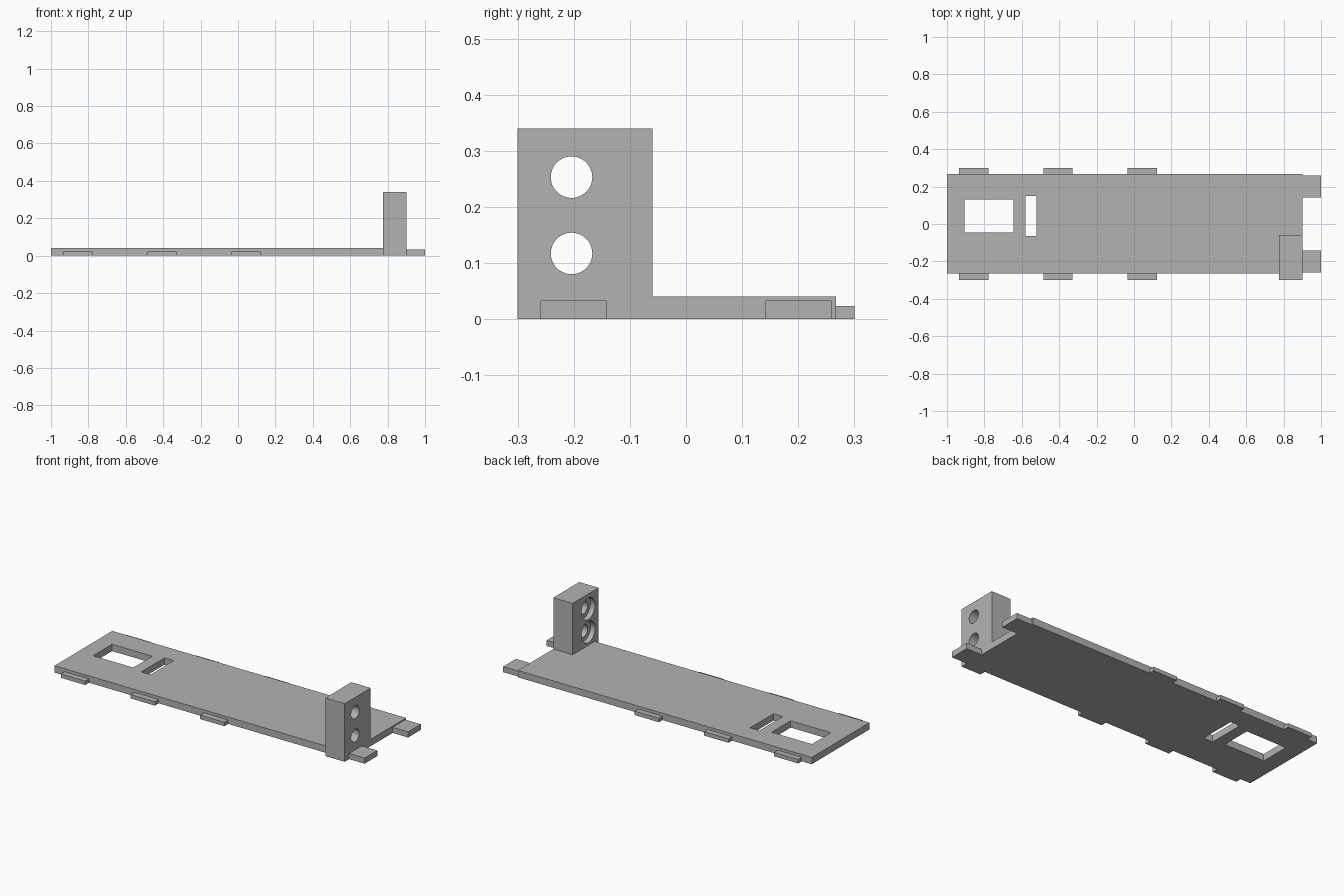
import bpy
import bmesh
from math import radians
from mathutils import Matrix, Vector

default = bpy.data.objects.get("Cube")
if default:
    bpy.data.objects.remove(default, do_unlink=True)

GREY = (0.45, 0.45, 0.45, 1)
grey = bpy.data.materials.new("plain_grey")
grey.use_nodes = True
grey.diffuse_color = GREY
grey.node_tree.nodes["Principled BSDF"].inputs["Base Color"].default_value = GREY


def make_object(name, bm):
    mesh = bpy.data.meshes.new(name)
    bm.to_mesh(mesh)
    bm.free()
    mesh.materials.append(grey)
    obj = bpy.data.objects.new(name, mesh)
    bpy.context.collection.objects.link(obj)
    return obj


def box(name, low, high):
    low, high = Vector(low), Vector(high)
    bm = bmesh.new()
    placed = Matrix.Translation((low + high) / 2) @ Matrix.Diagonal((*(high - low), 1))
    bmesh.ops.create_cube(bm, size=1, matrix=placed)
    return make_object(name, bm)


def rod(name, x0, x1, y, z, radius):
    """Cylinder lying along x."""
    bm = bmesh.new()
    placed = Matrix.Translation(((x0 + x1) / 2, y, z)) @ Matrix.Rotation(radians(90), 4, "Y")
    bmesh.ops.create_cone(bm, cap_ends=True, segments=48, radius1=radius,
                          radius2=radius, depth=x1 - x0, matrix=placed)
    return make_object(name, bm)


def cut(target, cutter):
    cutter.hide_render = True
    mod = target.modifiers.new("cut", "BOOLEAN")
    mod.operation = "DIFFERENCE"
    mod.solver = "EXACT"
    mod.object = cutter
    bpy.context.view_layer.objects.active = target
    bpy.ops.object.modifier_apply(modifier=mod.name)
    bpy.data.objects.remove(cutter, do_unlink=True)


# Base plate with a window and a narrow slot
plate = box("base_plate", (-1, -0.265, 0), (0.9, 0.267, 0.04))
cut(plate, box("window_cutter", (-0.905, -0.045, -1), (-0.645, 0.13, 1)))
cut(plate, box("slot_cutter", (-0.58, -0.065, -1), (-0.52, 0.15, 1)))

# Thin tabs along both long edges
for i, x in enumerate((-0.935, -0.485, -0.035)):
    box(f"front_tab_{i + 1}", (x, -0.3, 0), (x + 0.157, -0.265, 0.023))
    box(f"back_tab_{i + 1}", (x, 0.267, 0), (x + 0.157, 0.3, 0.023))

# Two tabs on the end
box("end_tab_front", (0.9, -0.259, 0), (1, -0.142, 0.033))
box("end_tab_back", (0.9, 0.142, 0), (1, 0.259, 0.033))

# Upright block with two counterbored holes
block = box("upright_block", (0.775, -0.3, 0), (0.9, -0.06, 0.34))
for z in (0.117, 0.253):
    cut(block, rod("bore_cutter", 0.7, 1, -0.204, z, 0.037))
    cut(block, rod("counterbore_cutter", 0.7, 0.805, -0.204, z, 0.063))

# Smooth bores, crisp edges
bpy.ops.object.select_all(action="DESELECT")
block.select_set(True)
bpy.context.view_layer.objects.active = block
bpy.ops.object.shade_smooth_by_angle(angle=radians(30))
